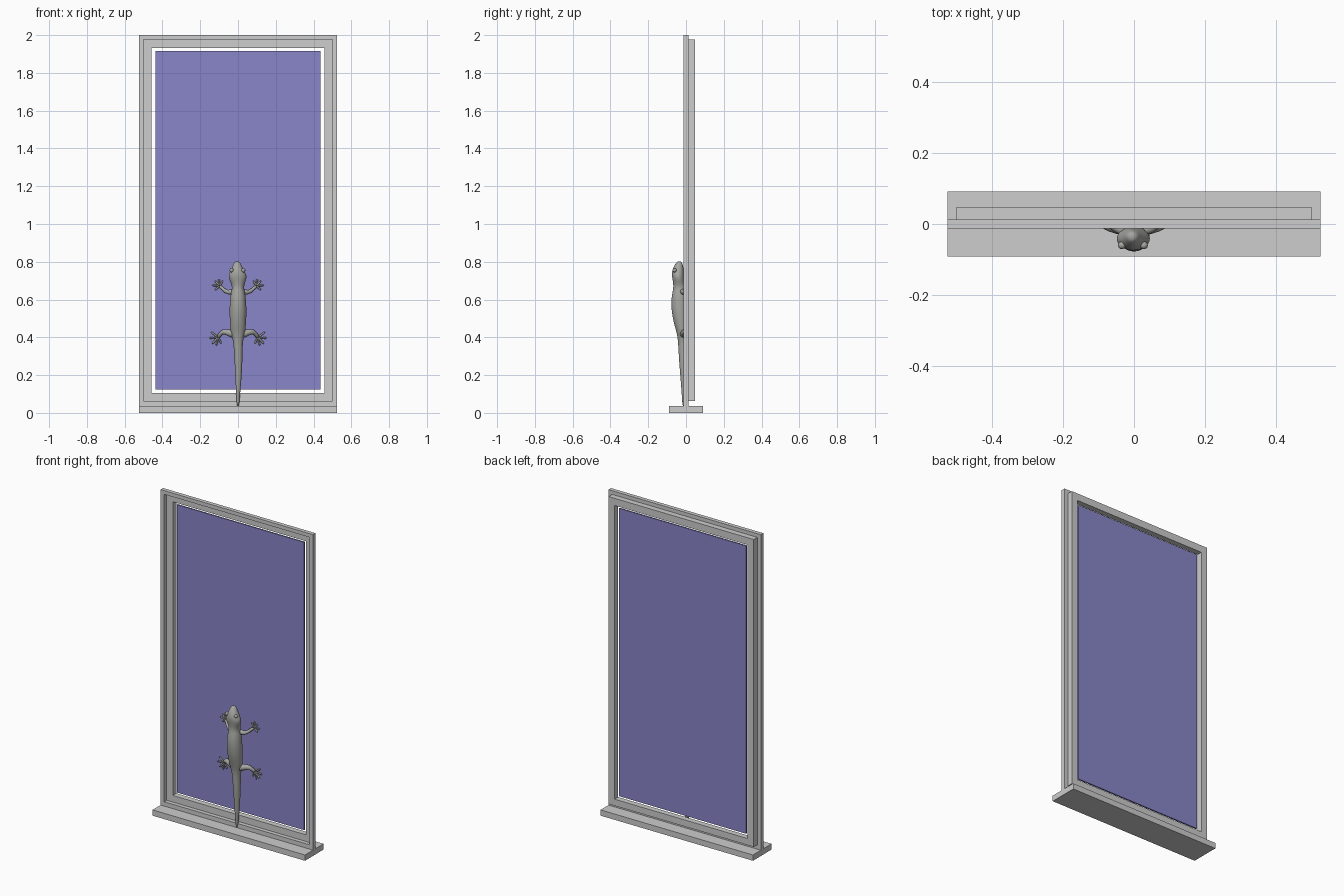
import bpy, bmesh, math
from mathutils import Vector

if "Cube" in bpy.data.objects:
    bpy.data.objects.remove(bpy.data.objects["Cube"])


def material(name, rgb):
    m = bpy.data.materials.new(name)
    m.diffuse_color = (*rgb, 1)
    m.use_nodes = True
    m.node_tree.nodes["Principled BSDF"].inputs["Base Color"].default_value = m.diffuse_color
    return m


FRAME = material("frame_grey", (0.61, 0.61, 0.61))
GLASS = material("blue_glass", (0.25, 0.24, 0.58))
SKIN = material("lizard_grey", (0.38, 0.38, 0.36))


def finish(bm, name, mat, smooth=False):
    bmesh.ops.recalc_face_normals(bm, faces=bm.faces[:])
    for f in bm.faces:
        f.smooth = smooth
    me = bpy.data.meshes.new(name)
    bm.to_mesh(me)
    bm.free()
    me.materials.append(mat)
    ob = bpy.data.objects.new(name, me)
    bpy.context.collection.objects.link(ob)
    return ob


def box(name, x, y0, y1, z0, z1, mat):
    bm = bmesh.new()
    bmesh.ops.create_cube(bm, size=1)
    for v in bm.verts:
        v.co = (v.co.x * 2 * x, (y0 + y1) / 2 + v.co.y * (y1 - y0),
                (z0 + z1) / 2 + v.co.z * (z1 - z0))
    return finish(bm, name, mat)


def rect_frame(name, outer, inner, y0, y1, mat):
    """Mitred rectangular frame; outer and inner are (half width, z0, z1)."""
    bm = bmesh.new()
    corners = []
    for sx, top in ((-1, 1), (1, 1), (1, 2), (-1, 2)):
        section = [(outer, y0), (outer, y1), (inner, y1), (inner, y0)]
        corners.append([bm.verts.new((sx * r[0], y, r[top])) for r, y in section])
    for i in range(4):
        a, b = corners[i], corners[(i + 1) % 4]
        for k in range(4):
            n = (k + 1) % 4
            bm.faces.new((a[k], a[n], b[n], b[k]))
    return finish(bm, name, mat)


def skin_rings(bm, rings):
    for a, b in zip(rings, rings[1:]):
        for k in range(len(a)):
            n = (k + 1) % len(a)
            bm.faces.new((a[k], a[n], b[n], b[k]))
    bm.faces.new(rings[0])
    bm.faces.new(rings[-1])


def tube(bm, pts, sides=8):
    """Tapered round limb through (x, y, z, radius) points."""
    co = [Vector(p[:3]) for p in pts]
    rings = []
    for i, p in enumerate(pts):
        d = (co[min(i + 1, len(co) - 1)] - co[max(i - 1, 0)]).normalized()
        u = d.cross(Vector((0, 1, 0))).normalized()
        w = u.cross(d)
        rings.append([bm.verts.new(co[i] + p[3] * (u * math.cos(t) + w * math.sin(t)))
                      for t in (2 * math.pi * k / sides for k in range(sides))])
    skin_rings(bm, rings)


def subdivide(ob, levels=1):
    mod = ob.modifiers.new("smooth", "SUBSURF")
    mod.levels = mod.render_levels = levels


# Window: sill, outer frame, inner sash and floating pane
box("sill", 0.525, -0.091, 0.091, 0, 0.036, FRAME)
rect_frame("outer_frame", (0.525, 0.036, 2.0), (0.5, 0.063, 1.977), -0.012, 0.013, FRAME)
rect_frame("inner_sash", (0.5, 0.063, 1.977), (0.458, 0.104, 1.932), 0.013, 0.048, FRAME)
box("glass_pane", 0.438, 0.025, 0.034, 0.123, 1.915, GLASS)

# Lizard body from tail tip to nose: z, x centre, half width, front y, back y
BODY = [
    (0.036, 0.000, 0.003, -0.016, -0.004), (0.045, 0.000, 0.007, -0.020, 0.000),
    (0.12, 0.001, 0.012, -0.024, 0.003), (0.22, 0.003, 0.019, -0.033, 0.006),
    (0.32, 0.002, 0.023, -0.040, 0.010), (0.385, 0.000, 0.026, -0.043, 0.012),
    (0.425, 0.000, 0.040, -0.050, 0.013), (0.47, 0.000, 0.043, -0.064, 0.013),
    (0.53, 0.000, 0.047, -0.077, 0.012), (0.59, 0.000, 0.044, -0.080, 0.010),
    (0.635, 0.000, 0.039, -0.074, 0.006), (0.665, 0.000, 0.030, -0.067, 0.000),
    (0.695, -0.001, 0.042, -0.070, -0.005), (0.72, -0.002, 0.051, -0.075, -0.008),
    (0.745, -0.003, 0.042, -0.076, -0.010), (0.77, -0.004, 0.028, -0.068, -0.013),
    (0.79, -0.005, 0.020, -0.056, -0.018), (0.803, -0.005, 0.010, -0.046, -0.025),
]
bm = bmesh.new()
rings = []
for z, x, w, yf, yb in BODY:
    rings.append([bm.verts.new((x + w * math.cos(t), (yf + yb) / 2 + (yb - yf) / 2 * math.sin(t), z))
                  for t in (2 * math.pi * k / 14 for k in range(14))])
skin_rings(bm, rings)
subdivide(finish(bm, "lizard_body", SKIN, True), 2)

# Legs: joints, then toe tips (x, z) spreading from the foot
FRONT_LEG = [(0.015, -0.02, 0.645, 0.019), (0.045, -0.014, 0.637, 0.015),
             (0.066, -0.004, 0.642, 0.011), (0.085, 0.010, 0.662, 0.009),
             (0.098, 0.016, 0.672, 0.010)]
FRONT_TOES = [(0.122, 0.650), (0.137, 0.676), (0.122, 0.700), (0.101, 0.711), (0.080, 0.700)]
HIND_LEG = [(0.012, -0.015, 0.410, 0.024), (0.048, -0.010, 0.425, 0.020),
            (0.081, -0.004, 0.432, 0.015), (0.095, 0.008, 0.415, 0.011),
            (0.106, 0.016, 0.400, 0.012)]
HIND_TOES = [(0.142, 0.428), (0.153, 0.396), (0.138, 0.365), (0.115, 0.355), (0.088, 0.366)]


def leg(name, side, joints, toes):
    bm = bmesh.new()
    tube(bm, [(side * x, y, z, r) for x, y, z, r in joints])
    fx, fy, fz, _ = joints[-1]
    for tx, tz in toes:
        path = [(0, 0.007), (0.5, 0.005), (0.8, 0.0065), (1, 0.004)]
        tube(bm, [(side * (fx + (tx - fx) * t), fy + 0.003 * t, fz + (tz - fz) * t, r)
                  for t, r in path], 6)
    subdivide(finish(bm, name, SKIN, True))


for label, side in (("left", -1), ("right", 1)):
    leg("front_leg_" + label, side, FRONT_LEG, FRONT_TOES)
    leg("hind_leg_" + label, side, HIND_LEG, HIND_TOES)
    # Bulging eye
    bm = bmesh.new()
    bmesh.ops.create_uvsphere(bm, u_segments=16, v_segments=10, radius=0.011)
    for v in bm.verts:
        v.co += Vector((-0.003 + side * 0.031, -0.060, 0.755))
    finish(bm, "eye_" + label, SKIN, True)
